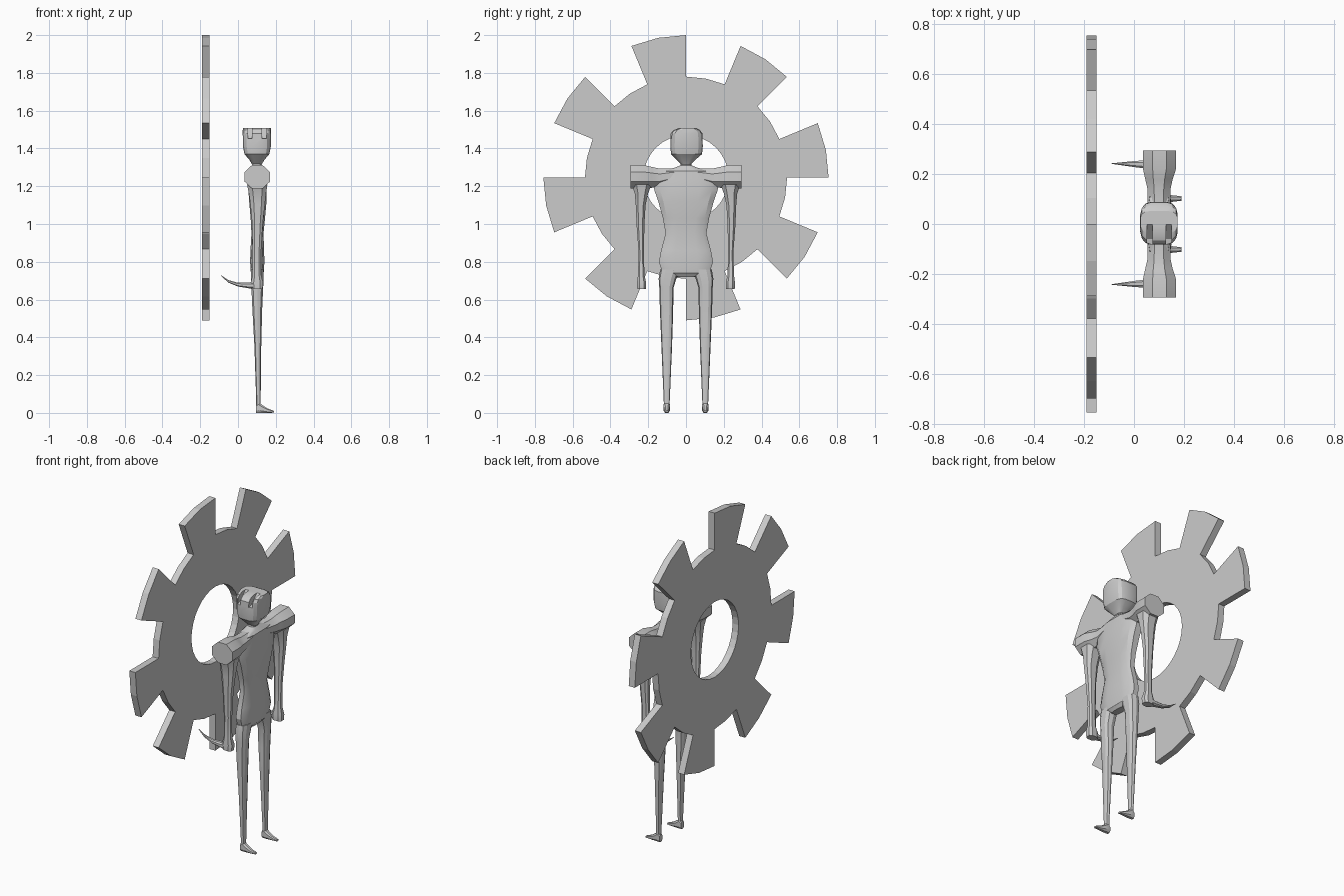
import bpy, bmesh, math
from mathutils import Vector

grey = bpy.data.materials.new("grey")
grey.diffuse_color = (0.6, 0.6, 0.6, 1)


def finish(name, bm, smooth=False):
    bmesh.ops.recalc_face_normals(bm, faces=bm.faces)
    me = bpy.data.meshes.new(name)
    bm.to_mesh(me)
    bm.free()
    me.materials.append(grey)
    ob = bpy.data.objects.new(name, me)
    bpy.context.collection.objects.link(ob)
    if smooth:
        bpy.ops.object.select_all(action='DESELECT')
        ob.select_set(True)
        bpy.context.view_layer.objects.active = ob
        bpy.ops.object.shade_smooth_by_angle(angle=math.radians(25))
    return ob


def loft(name, axis, rings, n=12, power=0.75, smooth=True):
    """Rings: (position on axis, centre a, centre b, half a, half b)."""
    bm = bmesh.new()
    top = math.cos(math.pi / n) ** power
    loops = []
    for p, ca, cb, ha, hb in rings:
        loop = []
        for i in range(n):
            t = 2 * math.pi * (i + 0.5) / n
            c, s = math.cos(t), math.sin(t)
            a = ca + ha * math.copysign(abs(c) ** power, c) / top
            b = cb + hb * math.copysign(abs(s) ** power, s) / top
            co = {'x': (p, a, b), 'y': (a, p, b), 'z': (a, b, p)}[axis]
            loop.append(bm.verts.new(co))
        loops.append(loop)
    for l0, l1 in zip(loops, loops[1:]):
        for i in range(n):
            j = (i + 1) % n
            bm.faces.new((l0[i], l0[j], l1[j], l1[i]))
    bm.faces.new(loops[0])
    bm.faces.new(loops[-1])
    return finish(name, bm, smooth)


# Gear wheel: eight teeth and a round hole, standing behind the figure
def gear():
    bm = bmesh.new()
    zc, hole, root, tip, n = 1.245, 0.225, 0.535, 0.755, 32

    def sector(r0, r1, k):
        quad = []
        for r, i in ((r0, k), (r1, k), (r1, k + 1), (r0, k + 1)):
            t = 2 * math.pi * i / n
            quad.append(bm.verts.new((-0.19, r * math.cos(t), zc + r * math.sin(t))))
        bm.faces.new(quad)

    for k in range(n):
        sector(hole, root, k)
        if k % 4 < 2:
            sector(root, tip, k)
    bmesh.ops.remove_doubles(bm, verts=bm.verts, dist=1e-4)
    ext = bmesh.ops.extrude_face_region(bm, geom=bm.faces[:], use_keep_orig=True)
    verts = [v for v in ext["geom"] if isinstance(v, bmesh.types.BMVert)]
    bmesh.ops.translate(bm, verts=verts, vec=Vector((0.04, 0, 0)))
    finish("gear_wheel", bm)


gear()

# Torso from pelvis up to the neck
loft("torso", 'z', [
    (0.72, 0.102, 0, 0.022, 0.05), (0.74, 0.102, 0, 0.034, 0.125),
    (0.80, 0.102, 0, 0.038, 0.143), (0.86, 0.102, 0, 0.036, 0.132),
    (0.95, 0.103, 0, 0.032, 0.108), (1.03, 0.105, 0, 0.038, 0.122),
    (1.12, 0.105, 0, 0.046, 0.147), (1.18, 0.103, 0, 0.048, 0.168),
    (1.24, 0.10, 0, 0.047, 0.17), (1.28, 0.10, 0, 0.045, 0.13),
    (1.298, 0.10, 0, 0.034, 0.06), (1.31, 0.10, 0, 0.024, 0.03),
    (1.36, 0.10, 0, 0.022, 0.024)], power=0.65)

# Head, with two slots opening from the face to the crown
head = loft("head", 'z', [
    (1.315, 0.10, 0, 0.025, 0.025), (1.34, 0.10, 0.0, 0.04, 0.05),
    (1.37, 0.10, 0.003, 0.066, 0.082), (1.41, 0.10, 0.003, 0.074, 0.086),
    (1.48, 0.10, 0.003, 0.075, 0.084), (1.497, 0.10, 0.004, 0.075, 0.07),
    (1.508, 0.10, 0.008, 0.074, 0.045)], n=16, power=0.55)
for i, x in enumerate((0.063, 0.139)):
    bm = bmesh.new()
    profile = ((-0.12, 1.445), (-0.06, 1.455), (0.0, 1.51), (0.0, 1.56), (-0.12, 1.56))
    sides = [[bm.verts.new((x + d, y, z)) for y, z in profile] for d in (-0.011, 0.011)]
    for s in sides:
        bm.faces.new(s)
    for a in range(5):
        b = (a + 1) % 5
        bm.faces.new((sides[0][a], sides[0][b], sides[1][b], sides[1][a]))
    cutter = finish("slot_cutter_%d" % i, bm)
    cutter.hide_render = True
    cutter.hide_viewport = True
    mod = head.modifiers.new("slot", 'BOOLEAN')
    mod.operation = 'DIFFERENCE'
    mod.solver = 'EXACT'
    mod.object = cutter

for s, side in ((-1, "left"), (1, "right")):
    # Shoulder: flat-ended bar reaching sideways
    loft("shoulder_" + side, 'y', [
        (s * 0.06, 0.10, 1.26, 0.045, 0.035), (s * 0.14, 0.10, 1.245, 0.046, 0.048),
        (s * 0.18, 0.10, 1.247, 0.055, 0.055), (s * 0.22, 0.102, 1.25, 0.066, 0.061),
        (s * 0.295, 0.102, 1.25, 0.067, 0.062)], n=8, power=1.0)
    # Arm tapering to the wrist, then a small fist
    loft("arm_" + side, 'z', [
        (0.655, 0.10, s * 0.235, 0.03, 0.023), (0.69, 0.10, s * 0.235, 0.033, 0.024),
        (0.73, 0.10, s * 0.237, 0.022, 0.017), (0.85, 0.10, s * 0.237, 0.022, 0.014),
        (1.00, 0.103, s * 0.241, 0.028, 0.021), (1.10, 0.104, s * 0.240, 0.038, 0.026),
        (1.16, 0.103, s * 0.236, 0.045, 0.035), (1.21, 0.102, s * 0.235, 0.054, 0.052)], n=8)
    # Curved spike trailing backwards from the hand
    loft("hand_spike_" + side, 'x', [
        (0.10, s * 0.237, 0.675, 0.02, 0.018), (0.06, s * 0.238, 0.674, 0.018, 0.015),
        (0.0, s * 0.24, 0.679, 0.012, 0.010), (-0.05, s * 0.241, 0.696, 0.006, 0.007),
        (-0.09, s * 0.242, 0.727, 0.001, 0.002)], n=8)
    # Leg
    loft("leg_" + side, 'z', [
        (0.03, 0.108, s * 0.102, 0.012, 0.014), (0.08, 0.108, s * 0.102, 0.012, 0.016),
        (0.35, 0.105, s * 0.102, 0.018, 0.027), (0.55, 0.102, s * 0.103, 0.026, 0.034),
        (0.66, 0.102, s * 0.104, 0.031, 0.036), (0.71, 0.102, s * 0.098, 0.034, 0.045),
        (0.76, 0.102, s * 0.085, 0.034, 0.05)], n=10)
    # Foot pointing forwards
    loft("foot_" + side, 'x', [
        (0.094, s * 0.102, 0.022, 0.014, 0.022), (0.108, s * 0.102, 0.03, 0.017, 0.03),
        (0.125, s * 0.102, 0.022, 0.016, 0.022), (0.155, s * 0.102, 0.012, 0.013, 0.012),
        (0.19, s * 0.102, 0.006, 0.009, 0.005)], n=8)
